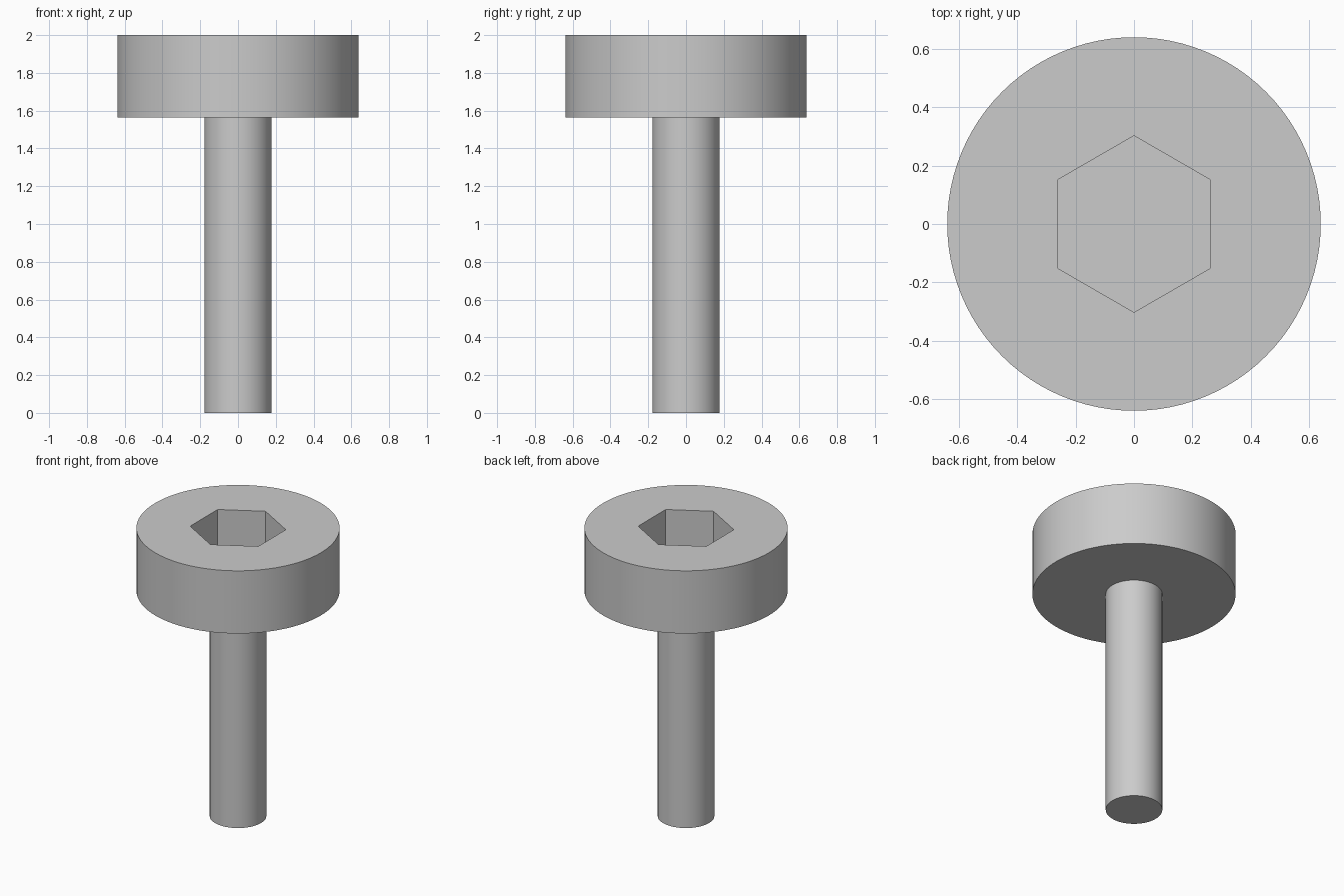
import bpy
import math

default = bpy.data.objects.get("Cube")
if default:
    bpy.data.objects.remove(default, do_unlink=True)

HEIGHT = 2.0
HEAD_BASE = 1.565
SOCKET_DEPTH = 0.31

# Plain grey metal
steel = bpy.data.materials.new("grey_steel")
steel.use_nodes = True
grey = (0.6, 0.6, 0.6, 1.0)
steel.diffuse_color = grey
steel.node_tree.nodes["Principled BSDF"].inputs["Base Color"].default_value = grey


def prism(name, sides, radius, bottom, top, turn=0.0):
    """Upright prism between two heights."""
    bpy.ops.mesh.primitive_cylinder_add(
        vertices=sides, radius=radius, depth=top - bottom,
        location=(0, 0, (bottom + top) / 2), rotation=(0, 0, turn))
    part = bpy.context.object
    part.name = part.data.name = name
    part.data.materials.append(steel)
    return part


def smooth(part):
    bpy.ops.object.select_all(action='DESELECT')
    part.select_set(True)
    bpy.context.view_layer.objects.active = part
    bpy.ops.object.shade_smooth_by_angle(angle=math.radians(30))


# Shank
shank = prism("shank", 64, 0.178, 0, HEAD_BASE)
smooth(shank)

# Head with a blind hexagonal socket, corners pointing front and back
head = prism("head", 96, 0.639, HEAD_BASE, HEIGHT)
cutter = prism("socket_cutter", 6, 0.302, HEIGHT - SOCKET_DEPTH, HEIGHT + 0.1)
cutter.hide_render = True
socket = head.modifiers.new("hex_socket", 'BOOLEAN')
socket.operation = 'DIFFERENCE'
socket.solver = 'EXACT'
socket.object = cutter
bpy.ops.object.select_all(action='DESELECT')
head.select_set(True)
bpy.context.view_layer.objects.active = head
bpy.ops.object.modifier_apply(modifier=socket.name)
bpy.data.objects.remove(cutter, do_unlink=True)
smooth(head)
